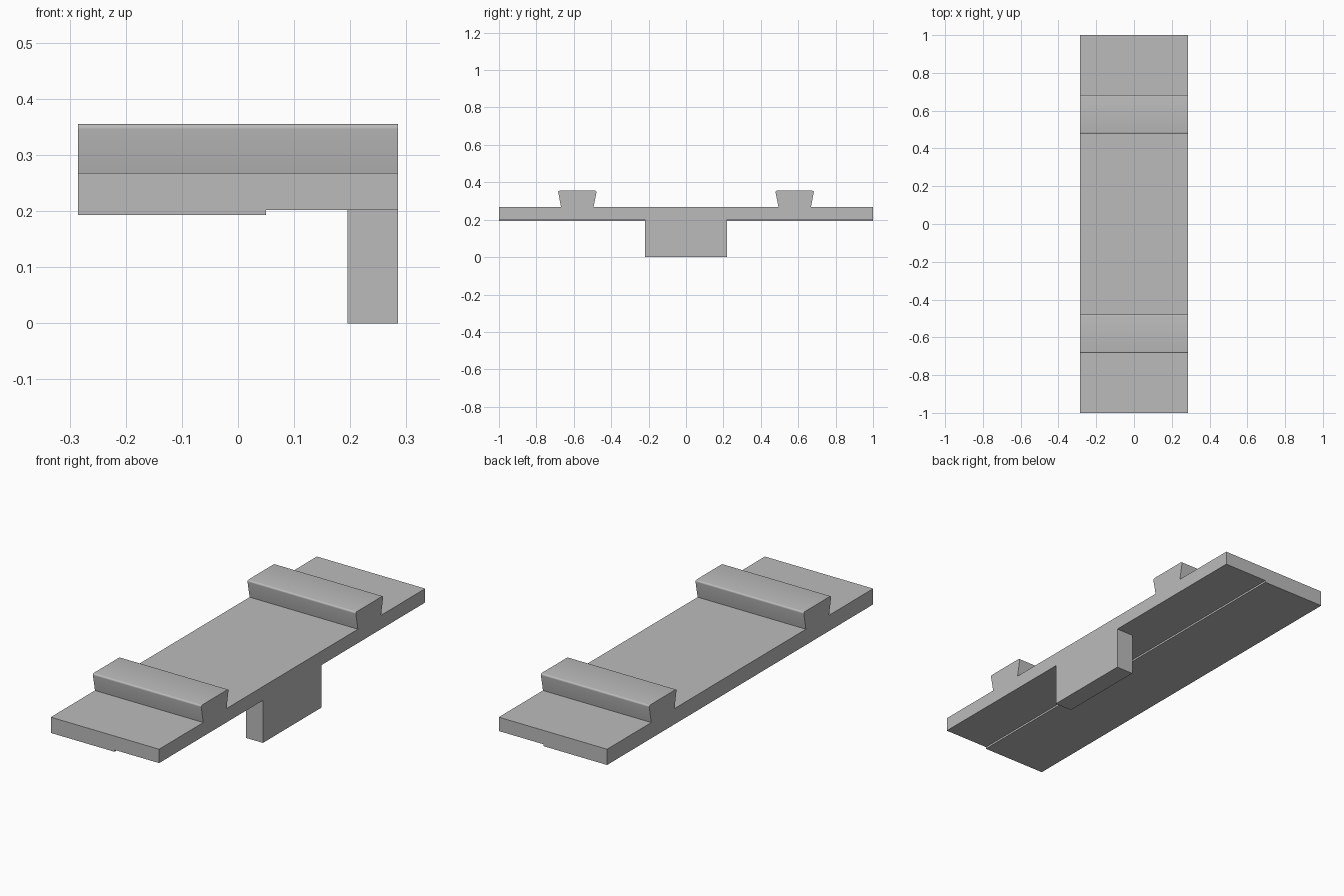
import bpy
import bmesh
import math

if "Cube" in bpy.data.objects:
    bpy.data.objects.remove(bpy.data.objects["Cube"], do_unlink=True)

HALF_X = 0.285
PLATE_BOTTOM, PLATE_TOP, RIDGE_TOP = 0.202, 0.268, 0.355

grey = bpy.data.materials.new("plain grey")
grey.use_nodes = True
colour = (0.5, 0.5, 0.5, 1)
grey.diffuse_color = colour
grey.node_tree.nodes["Principled BSDF"].inputs["Base Color"].default_value = colour


def extrude_x(name, profile, x0, x1, round_above=None):
    """Extrude a (y, z) profile along x, rounding long edges above a height."""
    bm = bmesh.new()
    face = bm.faces.new([bm.verts.new((x0, y, z)) for y, z in profile])
    result = bmesh.ops.extrude_face_region(bm, geom=[face])
    moved = [v for v in result["geom"] if isinstance(v, bmesh.types.BMVert)]
    bmesh.ops.translate(bm, verts=moved, vec=(x1 - x0, 0, 0))
    bmesh.ops.recalc_face_normals(bm, faces=bm.faces)
    if round_above is not None:
        edges = [e for e in bm.edges
                 if all(v.co.z > round_above for v in e.verts)
                 and abs(e.verts[0].co.x - e.verts[1].co.x) > 0.1]
        bmesh.ops.bevel(bm, geom=edges, offset=0.009, segments=4,
                        profile=0.5, affect='EDGES')
    mesh = bpy.data.meshes.new(name)
    bm.to_mesh(mesh)
    bm.free()
    mesh.materials.append(grey)
    obj = bpy.data.objects.new(name, mesh)
    bpy.context.collection.objects.link(obj)
    bpy.ops.object.select_all(action='DESELECT')
    obj.select_set(True)
    bpy.context.view_layer.objects.active = obj
    bpy.ops.object.shade_smooth_by_angle(angle=math.radians(30))
    return obj


def rectangle(half_y, z0, z1):
    return [(-half_y, z0), (half_y, z0), (half_y, z1), (-half_y, z1)]


# Plate with two dovetail ridges, mirrored across its middle
half = [(1, PLATE_BOTTOM), (1, PLATE_TOP), (0.668, PLATE_TOP),
        (0.685, RIDGE_TOP), (0.477, RIDGE_TOP), (0.494, PLATE_TOP)]
mirrored = [(-y, z) for y, z in reversed(half)]
extrude_x("ridged_plate", half + mirrored, -HALF_X, HALF_X, round_above=0.3)

# Thin raised pad under one side of the plate
extrude_x("underside_pad", rectangle(1, 0.193, PLATE_BOTTOM), -HALF_X, 0.05)

# Hanging tab flush with the other side
extrude_x("hanging_tab", rectangle(0.22, 0, PLATE_BOTTOM), 0.195, HALF_X)
